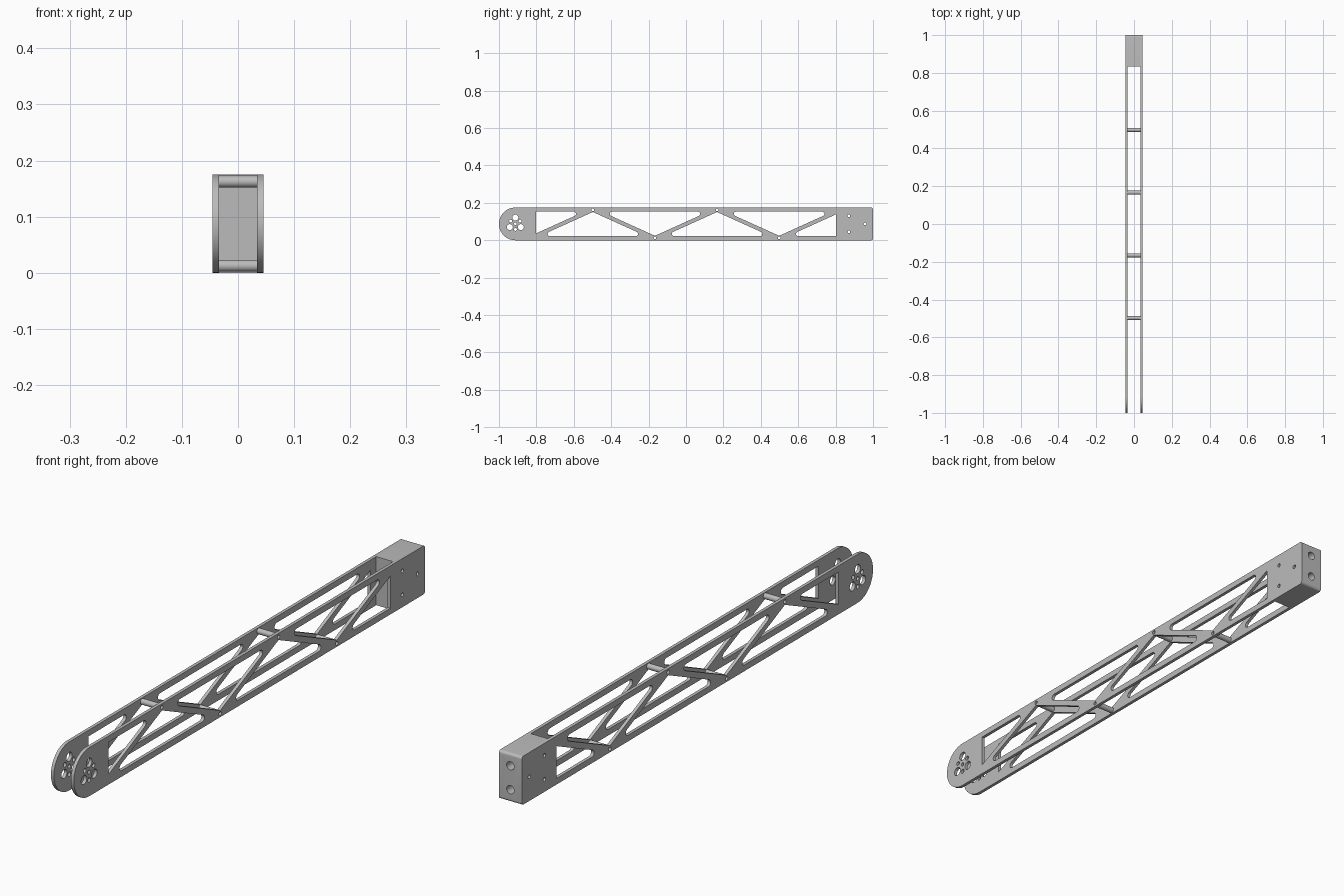
import bpy, bmesh, math
from mathutils import Vector

if "Cube" in bpy.data.objects:
    bpy.data.objects.remove(bpy.data.objects["Cube"], do_unlink=True)

metal = bpy.data.materials.new("light_grey_metal")
metal.use_nodes = True
GREY = (0.5, 0.5, 0.5, 1)
metal.diffuse_color = GREY
metal.node_tree.nodes["Principled BSDF"].inputs["Base Color"].default_value = GREY

HEIGHT, OUTER, INNER = 0.175, 0.0455, 0.0335
MID = HEIGHT / 2
RAIL = 0.022                 # height of the straight top and bottom rails
NODE = 0.0125                # distance of the spacers from the plate edge
STEP = 0.332                 # spacing of the truss nodes
SLOPE = (HEIGHT - 2 * NODE) / STEP
HALF_STRUT = 0.0115          # half the vertical width of a strut
BOLT = 0.007


def circle(y, z, r, n=24):
    return [(y + r * math.cos(2 * math.pi * i / n), z + r * math.sin(2 * math.pi * i / n))
            for i in range(n)]


def rounded(corners, steps=8):
    """Outline from (y, z, radius) corners, with tangent arcs."""
    out = []
    for i, (y, z, r) in enumerate(corners):
        p = Vector((y, z))
        if r == 0:
            out.append((y, z))
            continue
        a = (Vector(corners[i - 1][:2]) - p).normalized()
        b = (Vector(corners[(i + 1) % len(corners)][:2]) - p).normalized()
        half = a.angle(b) / 2
        centre = p + (a + b).normalized() * (r / math.sin(half))
        start = p + a * (r / math.tan(half)) - centre
        end = p + b * (r / math.tan(half)) - centre
        sweep = math.atan2(start.x * end.y - start.y * end.x, start.dot(end))
        for k in range(steps + 1):
            t = sweep * k / steps
            c, s = math.cos(t), math.sin(t)
            out.append((centre.x + start.x * c - start.y * s,
                        centre.y + start.x * s + start.y * c))
    return out


def smooth(obj):
    bpy.ops.object.select_all(action='DESELECT')
    obj.select_set(True)
    bpy.context.view_layer.objects.active = obj
    bpy.ops.object.shade_smooth_by_angle(angle=math.radians(30))


def extruded(name, outlines, x0, x1):
    """Solid with a side profile (first outline solid, the rest holes) between x0 and x1."""
    curve = bpy.data.curves.new(name, 'CURVE')
    curve.dimensions, curve.fill_mode = '2D', 'BOTH'
    curve.extrude = (x1 - x0) / 2
    for pts in outlines:
        spline = curve.splines.new('POLY')
        spline.points.add(len(pts) - 1)
        for sp, (y, z) in zip(spline.points, pts):
            sp.co = (y, z, 0, 1)
        spline.use_cyclic_u = True
    temp = bpy.data.objects.new(name + "_curve", curve)
    bpy.context.collection.objects.link(temp)
    dg = bpy.context.evaluated_depsgraph_get()
    mesh = bpy.data.meshes.new_from_object(temp.evaluated_get(dg))
    bpy.data.objects.remove(temp, do_unlink=True)
    bm = bmesh.new()
    bm.from_mesh(mesh)
    for v in bm.verts:
        y, z, x = v.co
        v.co = (x + (x0 + x1) / 2, y, z)
    bmesh.ops.remove_doubles(bm, verts=bm.verts, dist=1e-5)
    bmesh.ops.recalc_face_normals(bm, faces=bm.faces)
    bm.to_mesh(mesh)
    bm.free()
    mesh.materials.clear()
    mesh.materials.append(metal)
    obj = bpy.data.objects.new(name, mesh)
    bpy.context.collection.objects.link(obj)
    smooth(obj)
    return obj


# Truss nodes alternate between the top and bottom rail
nodes = [(STEP * (i - 1.5), HEIGHT - NODE if i % 2 == 0 else NODE) for i in range(4)]
block_bolts = [(0.871, 0.131), (0.871, 0.045), (0.957, MID)]

# Plate outline: round nose, slightly rounded tail
NOSE = -1 + MID
outline = [(NOSE + MID * math.cos(a), MID + MID * math.sin(a))
           for a in [math.pi / 2 + math.pi * i / 32 for i in range(33)]]
outline += rounded([(NOSE, 0, 0), (1, 0, 0.01), (1, HEIGHT, 0.01), (NOSE, HEIGHT, 0)])[1:-1]
holes = [circle(y, z, BOLT) for y, z in nodes + block_bolts]

# Triangular windows, each pointing at a node
reach = (HEIGHT - RAIL - NODE - HALF_STRUT) / SLOPE
for y, z in nodes:
    up = z > MID
    base = RAIL if up else HEIGHT - RAIL
    tip = z - HALF_STRUT if up else z + HALF_STRUT
    holes.append(rounded([(y - reach, base, 0.012), (y + reach, base, 0.012), (y, tip, 0)]))

# Half windows at both ends
END = 0.803
for side in (-1, 1):
    def flip(z):
        return z if side < 0 else HEIGHT - z
    node_y, top = 1.5 * STEP, HEIGHT - RAIL
    line = HEIGHT - NODE + HALF_STRUT
    inner_y = node_y + (line - top) / SLOPE
    low = line - SLOPE * (END - node_y)
    holes.append(rounded([(side * END, flip(top), 0), (side * inner_y, flip(top), 0.012),
                          (side * END, flip(low), 0)]))

# Hub hole pattern in the nose
holes.append(circle(NOSE, MID, 0.007))
for i in range(6):
    a = math.radians(90 + 60 * i)
    dist, r = (0.034, 0.016) if i % 2 == 0 else (0.029, 0.008)
    holes.append(circle(NOSE + dist * math.cos(a), MID + dist * math.sin(a), r))

extruded("left_side_plate", [outline] + holes, INNER, OUTER)
extruded("right_side_plate", [outline] + holes, -OUTER, -INNER)

# Tubular spacers between the plates
for i, (y, z) in enumerate(nodes):
    extruded(f"spacer_{i + 1}", [circle(y, z, 0.0105), circle(y, z, BOLT)], -INNER, INNER)

# End block with cross bolts and two blind holes in its back
block = extruded("end_block",
                 [rounded([(0.835, 0, 0), (1, 0, 0.01), (1, HEIGHT, 0.01), (0.835, HEIGHT, 0)])]
                 + [circle(y, z, BOLT) for y, z in block_bolts], -INNER, INNER)
for z in (0.045, 0.131):
    bpy.ops.mesh.primitive_cylinder_add(vertices=24, radius=0.015, depth=0.12,
                                        location=(0, 1, z), rotation=(math.pi / 2, 0, 0))
    cutter = bpy.context.object
    cutter.name = "hole_cutter"
    cutter.hide_render = True
    cutter.data.materials.append(metal)
    mod = block.modifiers.new("back_hole", 'BOOLEAN')
    mod.operation, mod.solver, mod.object = 'DIFFERENCE', 'EXACT', cutter
    bpy.context.view_layer.objects.active = block
    bpy.ops.object.modifier_apply(modifier=mod.name)
    bpy.data.objects.remove(cutter, do_unlink=True)
smooth(block)
